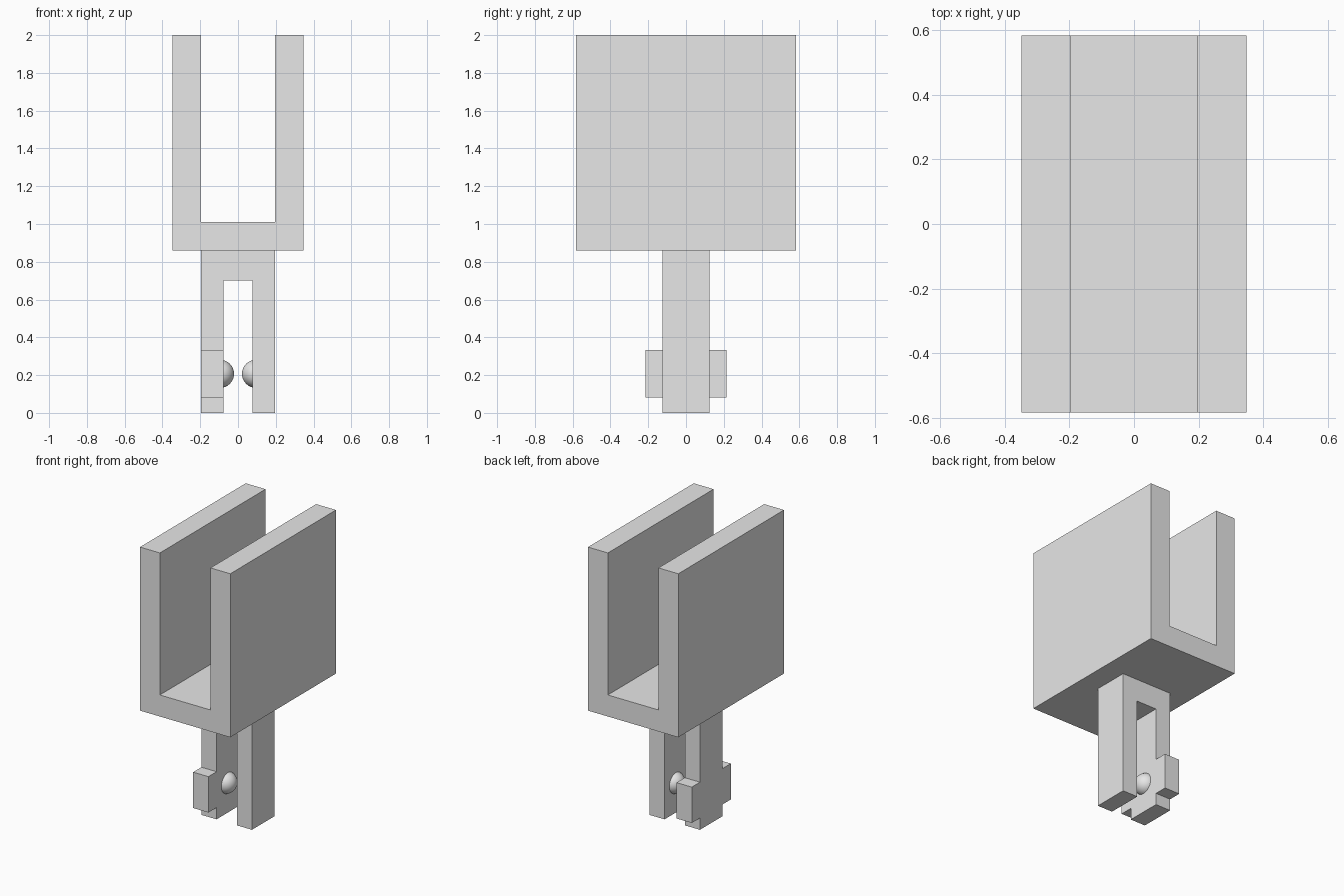
import bpy, bmesh
from mathutils import Matrix

cube = bpy.data.objects.get("Cube")
if cube:
    bpy.data.objects.remove(cube, do_unlink=True)

GREY = (0.8, 0.8, 0.8, 1)
grey = bpy.data.materials.new("plain grey")
grey.diffuse_color = GREY
grey.use_nodes = True
grey.node_tree.nodes["Principled BSDF"].inputs["Base Color"].default_value = GREY

# Shared dimensions
LEG_OUT, LEG_IN = 0.195, 0.078
LEG_Y = 0.125
BASE_Z = 0.86


def finish(name, bm):
    bmesh.ops.recalc_face_normals(bm, faces=bm.faces)
    mesh = bpy.data.meshes.new(name)
    bm.to_mesh(mesh)
    bm.free()
    mesh.materials.append(grey)
    obj = bpy.data.objects.new(name, mesh)
    bpy.context.collection.objects.link(obj)
    return obj


def extrude_profile(name, half_profile, y0, y1):
    """Mirror an x-z half profile about x = 0 and extrude it along y."""
    points = half_profile + [(-x, z) for x, z in reversed(half_profile)]
    bm = bmesh.new()
    face = bm.faces.new([bm.verts.new((x, y0, z)) for x, z in points])
    new = bmesh.ops.extrude_face_region(bm, geom=[face])["geom"]
    verts = [v for v in new if isinstance(v, bmesh.types.BMVert)]
    bmesh.ops.translate(bm, verts=verts, vec=(0, y1 - y0, 0))
    return finish(name, bm)


def box(name, low, high):
    bm = bmesh.new()
    size = [b - a for a, b in zip(low, high)]
    centre = [(a + b) / 2 for a, b in zip(low, high)]
    bmesh.ops.create_cube(bm, size=1, matrix=Matrix.Translation(centre) @ Matrix.Diagonal((*size, 1)))
    return finish(name, bm)


def dome(name, side):
    """Rounded nub on the inner face of a leg."""
    bm = bmesh.new()
    turn = Matrix.Rotation(1.5707963, 4, "Y")
    place = Matrix.Translation((side * 0.095, 0, 0.207))
    bmesh.ops.create_uvsphere(bm, u_segments=48, v_segments=24, radius=0.074, matrix=place @ turn)
    # Keep only the part standing out of the leg
    bmesh.ops.bisect_plane(bm, geom=bm.verts[:] + bm.edges[:] + bm.faces[:],
                           plane_co=(side * LEG_IN, 0, 0), plane_no=(side, 0, 0),
                           clear_outer=True)
    for face in bm.faces:
        face.smooth = True
    return finish(name, bm)


# Upper channel, open at the top and both ends
extrude_profile("channel", [(0.348, BASE_Z), (0.348, 2), (LEG_OUT, 2), (LEG_OUT, 1.01)], -0.582, 0.582)

# Lower fork with two legs
extrude_profile("fork", [(LEG_OUT, BASE_Z), (LEG_OUT, 0), (LEG_IN, 0), (LEG_IN, 0.702)], -LEG_Y, LEG_Y)

# Tabs on the front and back edges of the right leg
for name, side in (("front_tab", -1), ("back_tab", 1)):
    y0, y1 = sorted((side * LEG_Y, side * 0.215))
    box(name, (-LEG_OUT, y0, 0.082), (-LEG_IN, y1, 0.332))

# Facing nubs between the legs
dome("right_nub", -1)
dome("left_nub", 1)
